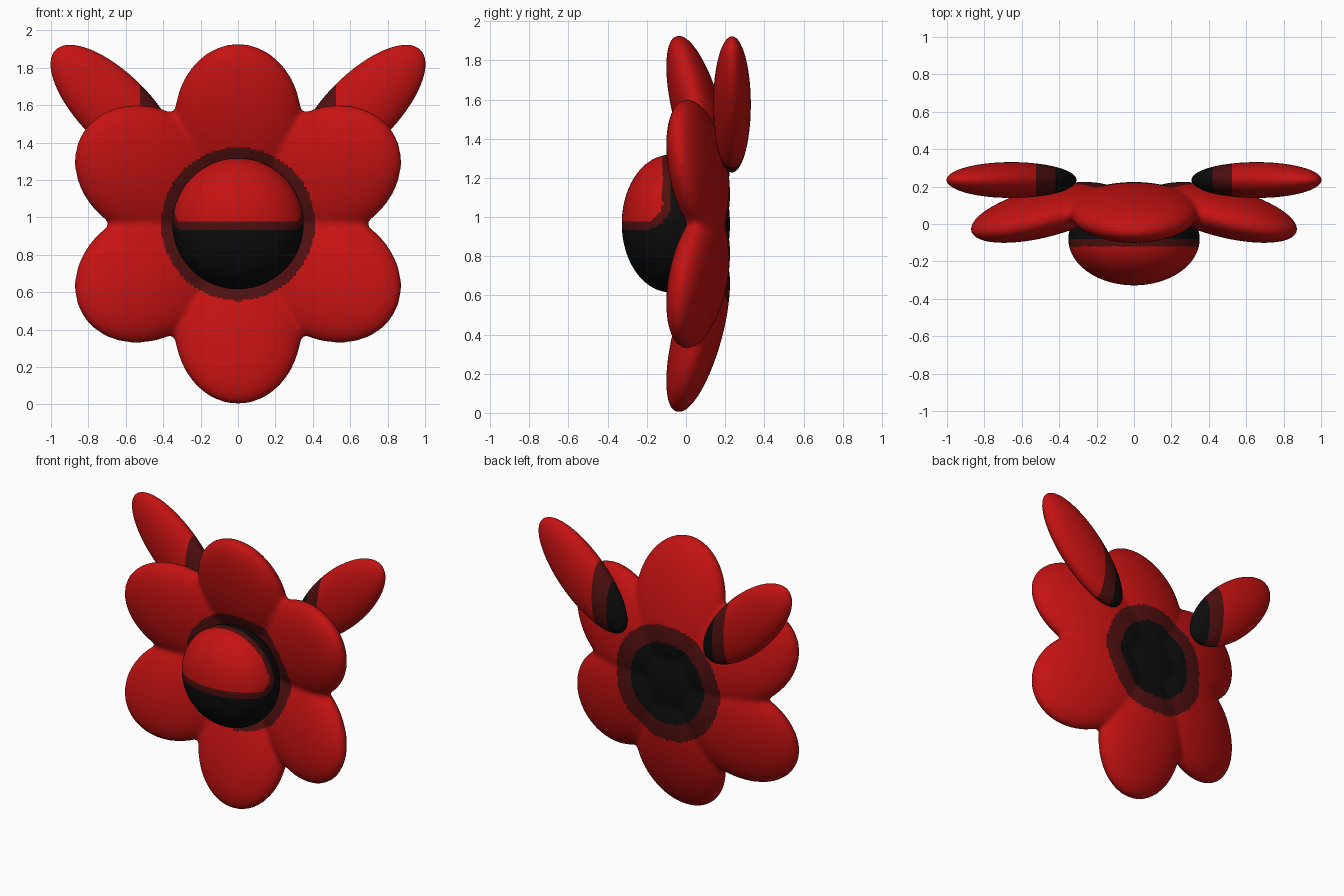
import bpy, bmesh, math
from mathutils import Matrix, Vector

if "Cube" in bpy.data.objects:
    bpy.data.objects.remove(bpy.data.objects["Cube"])

ZC = 0.965  # height of the flower centre


def material(name, rgb):
    m = bpy.data.materials.new(name)
    m.diffuse_color = (*rgb, 1)
    m.use_nodes = True
    m.node_tree.nodes["Principled BSDF"].inputs["Base Color"].default_value = m.diffuse_color
    return m


MATS = [material("red", (0.56, 0.006, 0.006)),
        material("dark red", (0.08, 0.005, 0.005)),
        material("black", (0.004, 0.004, 0.004))]


def ellipsoid(bm, matrix, u=48, v=32):
    bmesh.ops.create_uvsphere(bm, u_segments=u, v_segments=v, radius=1, matrix=matrix)


def place(loc, scale):
    return Matrix.Translation(loc) @ Matrix.Diagonal((*scale, 1))


def make_object(name, bm):
    bmesh.ops.recalc_face_normals(bm, faces=bm.faces)
    mesh = bpy.data.meshes.new(name)
    bm.to_mesh(mesh)
    bm.free()
    ob = bpy.data.objects.new(name, mesh)
    bpy.context.collection.objects.link(ob)
    return ob


def paint(ob, rule):
    ob.data.materials.clear()
    for m in MATS:
        ob.data.materials.append(m)
    for p in ob.data.polygons:
        p.use_smooth = True
        p.material_index = rule(p.center)


def steps(value, black, dark):
    return 2 if value < black else 1 if value < dark else 0


# Flower: six forward-tilted petals and a core, fused into one skin
bm = bmesh.new()
for i in range(6):
    ellipsoid(bm, Matrix.Translation((0, 0, ZC))
              @ Matrix.Rotation(math.radians(60 * i), 4, 'Y')
              @ Matrix.Translation((0, 0.062, 0.553))
              @ Matrix.Rotation(math.radians(15), 4, 'X')
              @ Matrix.Diagonal((0.342, 0.125, 0.424, 1)))
ellipsoid(bm, place((0, 0.095, ZC), (0.32, 0.13, 0.32)))
flower = make_object("flower_petals", bm)
rem = flower.modifiers.new("fuse", 'REMESH')
rem.mode = 'VOXEL'
rem.voxel_size = 0.015
smo = flower.modifiers.new("soften", 'SMOOTH')
smo.factor = 0.5
smo.iterations = 10
deps = bpy.context.evaluated_depsgraph_get()
fused = bpy.data.meshes.new_from_object(flower.evaluated_get(deps))
flower.modifiers.clear()
flower.data = fused
paint(flower, lambda c: steps(math.hypot(c.x, c.z - ZC), 0.29, 0.41))

# Centre bulb: red upper front, black below and behind, dark red rim between
bm = bmesh.new()
ellipsoid(bm, place((0, -0.08, 0.967), (0.351, 0.248, 0.351)), 128, 96)
bulb = make_object("centre_bulb", bm)


def bulb_rule(c):
    r = 0.1
    d = r - math.hypot(max(r - (c.z - 0.975), 0), max(r + c.y + 0.12, 0))
    return steps(d, -0.042, 0)


paint(bulb, bulb_rule)

# Leaves: a mirrored pair behind the upper petals, darkening inwards
for side, label in ((1, "right"), (-1, "left")):
    bm = bmesh.new()
    ellipsoid(bm, Matrix.Translation((side * 0.655, 0.235, 1.575))
              @ Matrix.Rotation(side * math.radians(45), 4, 'Y')
              @ Matrix.Diagonal((0.19, 0.096, 0.453, 1)))
    for x in (0.42, 0.525):
        bmesh.ops.bisect_plane(bm, geom=bm.verts[:] + bm.edges[:] + bm.faces[:],
                               plane_co=(side * x, 0, 0), plane_no=(1, 0, 0))
    leaf = make_object(label + "_leaf", bm)
    paint(leaf, lambda c: steps(abs(c.x), 0.42, 0.525))
